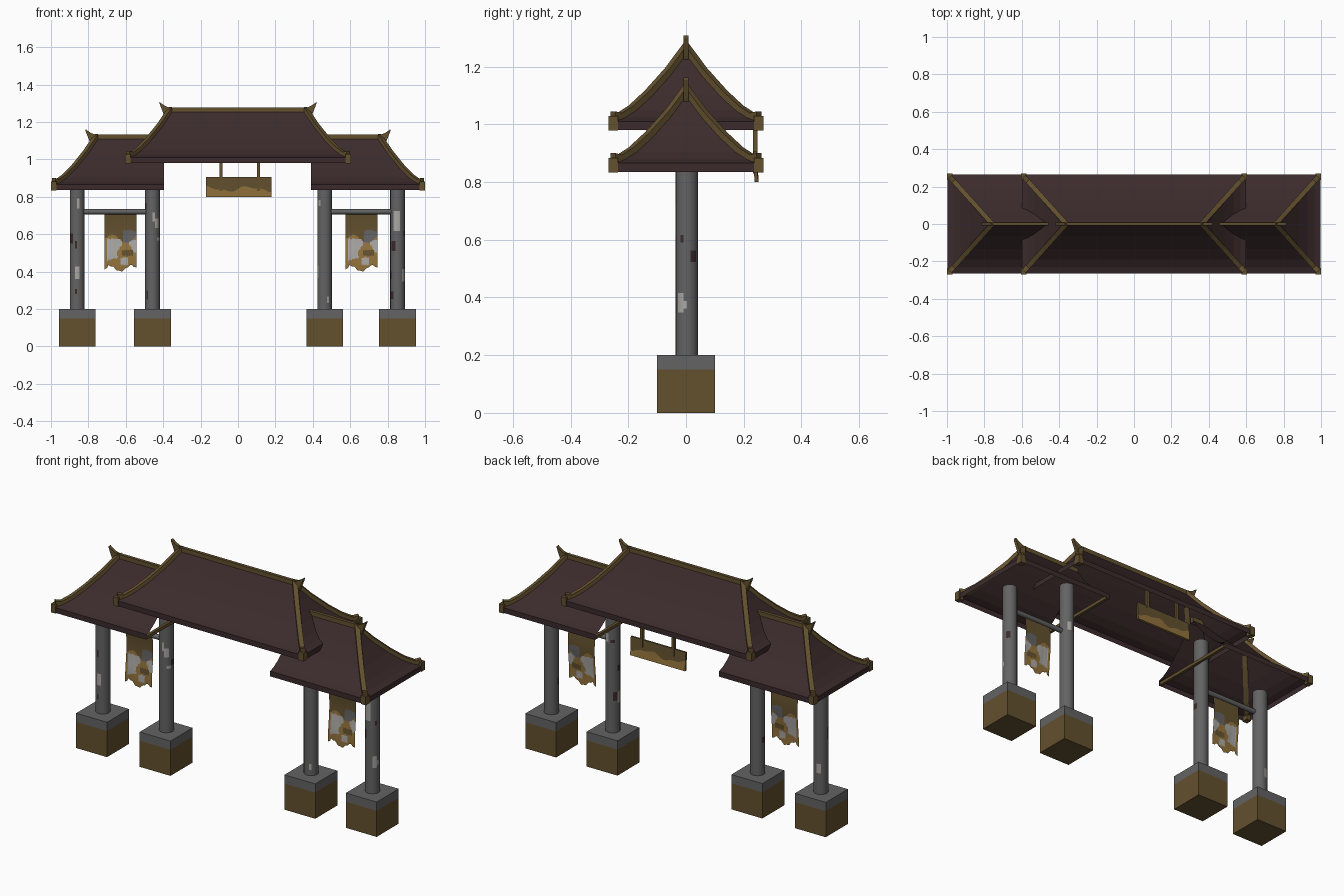
import bpy, bmesh, math, random
from mathutils import Vector, Matrix

if "Cube" in bpy.data.objects:
    bpy.data.objects.remove(bpy.data.objects["Cube"])

random.seed(4)


def mat(name, r, g, b):
    m = bpy.data.materials.new(name)
    m.diffuse_color = (r, g, b, 1)
    m.use_nodes = True
    m.node_tree.nodes["Principled BSDF"].inputs["Base Color"].default_value = m.diffuse_color
    return m


ROOF = mat("dark roof", 0.045, 0.024, 0.025)
TRIM = mat("bronze trim", 0.125, 0.082, 0.028)
GREY = mat("column grey", 0.125, 0.125, 0.125)
STONE = mat("plinth grey", 0.125, 0.125, 0.125)
GOLD = mat("worn gold", 0.29, 0.17, 0.045)
PALE = mat("pale wear", 0.40, 0.39, 0.37)


def finish(name, bm, mats, rule=None, smooth=False):
    bmesh.ops.recalc_face_normals(bm, faces=bm.faces)
    if rule:
        for f in bm.faces:
            f.material_index = rule(f.calc_center_median())
    me = bpy.data.meshes.new(name)
    bm.to_mesh(me)
    bm.free()
    for m in mats:
        me.materials.append(m)
    ob = bpy.data.objects.new(name, me)
    bpy.context.collection.objects.link(ob)
    if smooth:
        bpy.ops.object.select_all(action='DESELECT')
        ob.select_set(True)
        bpy.context.view_layer.objects.active = ob
        bpy.ops.object.shade_smooth_by_angle(angle=math.radians(40))
    return ob


def box(name, lo, hi, mats, cut_z=None):
    bm = bmesh.new()
    lo, hi = Vector(lo), Vector(hi)
    bmesh.ops.create_cube(bm, size=1, matrix=Matrix.Translation((lo + hi) / 2) @ Matrix.Diagonal((*(hi - lo), 1)))
    rule = None
    if cut_z is not None:
        bmesh.ops.bisect_plane(bm, geom=bm.verts[:] + bm.edges[:] + bm.faces[:],
                               plane_co=(0, 0, cut_z), plane_no=(0, 0, 1))
        rule = lambda c: int(c.z > cut_z)
    return finish(name, bm, mats, rule)


def tube(name, a, b, r, sides, mats, rings=1, rule=None):
    a, b = Vector(a), Vector(b)
    q = (b - a).to_track_quat('Z', 'Y').to_matrix()
    bm = bmesh.new()
    loops = []
    for i in range(rings + 1):
        c = a.lerp(b, i / rings)
        loops.append([bm.verts.new(c + q @ Vector((r * math.cos(k * math.tau / sides),
                                                  r * math.sin(k * math.tau / sides), 0)))
                      for k in range(sides)])
    for p, n in zip(loops, loops[1:]):
        for k in range(sides):
            j = (k + 1) % sides
            bm.faces.new((p[k], p[j], n[j], n[k]))
    bm.faces.new(loops[0])
    bm.faces.new(loops[-1])
    return finish(name, bm, mats, rule, True)


def sweep(name, pts, w, mats):
    """Bar of width w along pts; each point is (x, y, z_bottom, z_top)."""
    bm = bmesh.new()
    d = Vector((pts[-1][0] - pts[0][0], pts[-1][1] - pts[0][1])).normalized()
    nx, ny = -d.y * w / 2, d.x * w / 2
    rows = [[bm.verts.new((x + s * nx, y + s * ny, z)) for s, z in ((-1, lo), (1, lo), (1, hi), (-1, hi))]
            for x, y, lo, hi in pts]
    for p, n in zip(rows, rows[1:]):
        for k in range(4):
            j = (k + 1) % 4
            bm.faces.new((p[k], p[j], n[j], n[k]))
    bm.faces.new(rows[0])
    bm.faces.new(rows[-1])
    return finish(name, bm, mats)


# Concave roof section: inset from the eave, height
PROFILE = [(0, .98), (0, 1.01), (.035, 1.023), (.075, 1.049), (.13, 1.10), (.20, 1.178), (.265, 1.265)]
D, K = .265, .9


def roof(name, x0, x1, hip0, hip1, dz):
    bm = bmesh.new()
    rows = []
    for s, z in PROFILE:
        a, b = x0 + s * K * hip0, x1 - s * K * hip1
        y = D - s
        rows.append([bm.verts.new(c) for c in ((a, -y, z + dz), (b, -y, z + dz), (b, y, z + dz), (a, y, z + dz))])
    for p, n in zip(rows, rows[1:]):
        for k in range(4):
            if (k == 1 and not hip1) or (k == 3 and not hip0):
                continue  # inner end stays open
            j = (k + 1) % 4
            bm.faces.new((p[k], p[j], n[j], n[k]))
    bmesh.ops.remove_doubles(bm, verts=bm.verts, dist=1e-5)
    finish(name + "_shell", bm, [ROOF])
    # ridge beam
    top = PROFILE[-1][1] + dz
    r0, r1 = x0 + hip0 * .22, x1 - hip1 * .22
    sweep(name + "_ridge", [(r0, 0, top - .02, top + .013), (r1, 0, top - .02, top + .013)], .018, [TRIM])
    for end, sg, hip in ((x0, 1, hip0), (x1, -1, hip1)):
        if not hip:
            continue
        # flared ridge finial
        sweep(name + "_finial", [(end + sg * .18, 0, top + .034, top + .042),
                                 (end + sg * .205, 0, top - .03, top + .024),
                                 (end + sg * .23, 0, top - .075, top + .012),
                                 (end + sg * .25, 0, top - .09, top + .010)], .018, [TRIM])
        for sy in (-1, 1):
            # hip ridges curling up at the corners
            pts = []
            for s, z in PROFILE[1:]:
                up = .035 if s == 0 else .016
                e = max(s, .012)
                pts.append((end + sg * e * K, sy * (D - e), z + dz - .012, z + dz + up))
            sweep(name + "_hip_ridge", pts, .026, [TRIM])
            # corner caps
            xs = sorted((end - sg * .004, end + sg * .026))
            ys = sorted((sy * (D + .004), sy * (D - .03)))
            box(name + "_corner_cap", (xs[0], ys[0], .978 + dz), (xs[1], ys[1], 1.028 + dz), [TRIM])


roof("main_roof", -.60, .60, 1, 1, 0)
roof("left_roof", -.996, -.395, 1, 0, -.145)
roof("right_roof", .39, .996, 0, 1, -.145)
# tie beams across the open inner ends
for x in (-.403, .398):
    box("inner_tie_beam", (x - .008, -.26, .837), (x + .008, .26, .855), [TRIM])


# Columns with worn patches, on two-tone plinths
def wear(cx, spots):
    def rule(c):
        a = math.atan2(c.y, c.x - cx)
        for sa, sz, wa, hz, m in spots:
            da = abs((a - sa + math.pi) % math.tau - math.pi)
            if da < wa and abs(c.z - sz) < hz:
                return m
        return 0
    return rule


for x, top in ((-.86, .845), (-.457, 1.0), (.463, 1.0), (.853, .845)):
    box("plinth", (x - .098, -.1, 0), (x + .098, .1, .2), [TRIM, STONE], .15)
    spots = [(random.uniform(-math.pi, math.pi), random.uniform(.24, .8), random.uniform(.15, .4),
              random.uniform(.012, .035), random.choice((1, 2))) for _ in range(7)]
    if x > .8:
        spots.append((-1.9, .67, .5, .055, 2))
    tube("column", (x, .003, .2), (x, .003, top), .039, 20, [GREY, ROOF, PALE], 48, wear(x, spots))


# Ragged hanging banners on cross bars
def banner_rule(x0):
    def rule(c):
        u, z = (c.x - x0) / .17, c.z
        if z > .575 + .02 * math.sin(u * 7):
            return 2 if (u > .58 and z < .625 - .06 * abs(u - .75)) else 0
        if .06 < u < .46 + .08 * math.sin(z * 60) and .455 + .05 * u < z < .575:
            return 3
        if u > .72 and .50 < z < .57 and u + (z - .5) * 3 > .92:
            return 3
        if .5 < u < .72 and .435 < z < .475:
            return 3
        if .55 < u < .9 and .485 < z < .515:
            return 0
        return 1
    return rule


for x0, bar in ((-.713, (-.83, -.48)), (.576, (.49, .83))):
    bm = bmesh.new()
    nx, nz = 26, 44
    grid = []
    for i in range(nx + 1):
        u = i / nx
        low = .412 + .016 * math.sin(u * 9 + .3) * (u > .1) + .008 * abs(math.sin(u * 17))
        grid.append([bm.verts.new((x0 + .17 * u, .006 * math.sin(v / nz * 5), .715 + (low - .715) * v / nz))
                     for v in range(nz + 1)])
    for i in range(nx):
        for v in range(nz):
            bm.faces.new((grid[i][v], grid[i + 1][v], grid[i + 1][v + 1], grid[i][v + 1]))
    finish("banner", bm, [TRIM, GOLD, GREY, PALE], banner_rule(x0))
    tube("banner_bar", (bar[0], 0, .72), (bar[1], 0, .72), .014, 12, [GREY])

# Sign board hanging under the rear eave, with a wavy two-tone face
bm = bmesh.new()
cols = 24
rows = []
for i in range(cols + 1):
    x = -.17 + .35 * i / cols
    mid = .842 + .012 * math.sin(x * 28) + .006 * math.sin(x * 61)
    rows.append([bm.verts.new(p) for p in ((x, .238, .80), (x, .236, mid), (x, .234, .905),
                                           (x, .244, .905), (x, .248, mid), (x, .252, .80))])
for p, n in zip(rows, rows[1:]):
    for k in range(6):
        j = (k + 1) % 6
        f = bm.faces.new((p[k], p[j], n[j], n[k]))
        f.material_index = 0 if k in (1, 2, 3) else 1
bm.faces.new(rows[0])
bm.faces.new(rows[-1])
finish("sign_board", bm, [TRIM, GOLD])
for x in (-.09, .11):
    box("sign_hanger", (x - .008, .232, .83), (x + .008, .247, 1.015), [TRIM])
